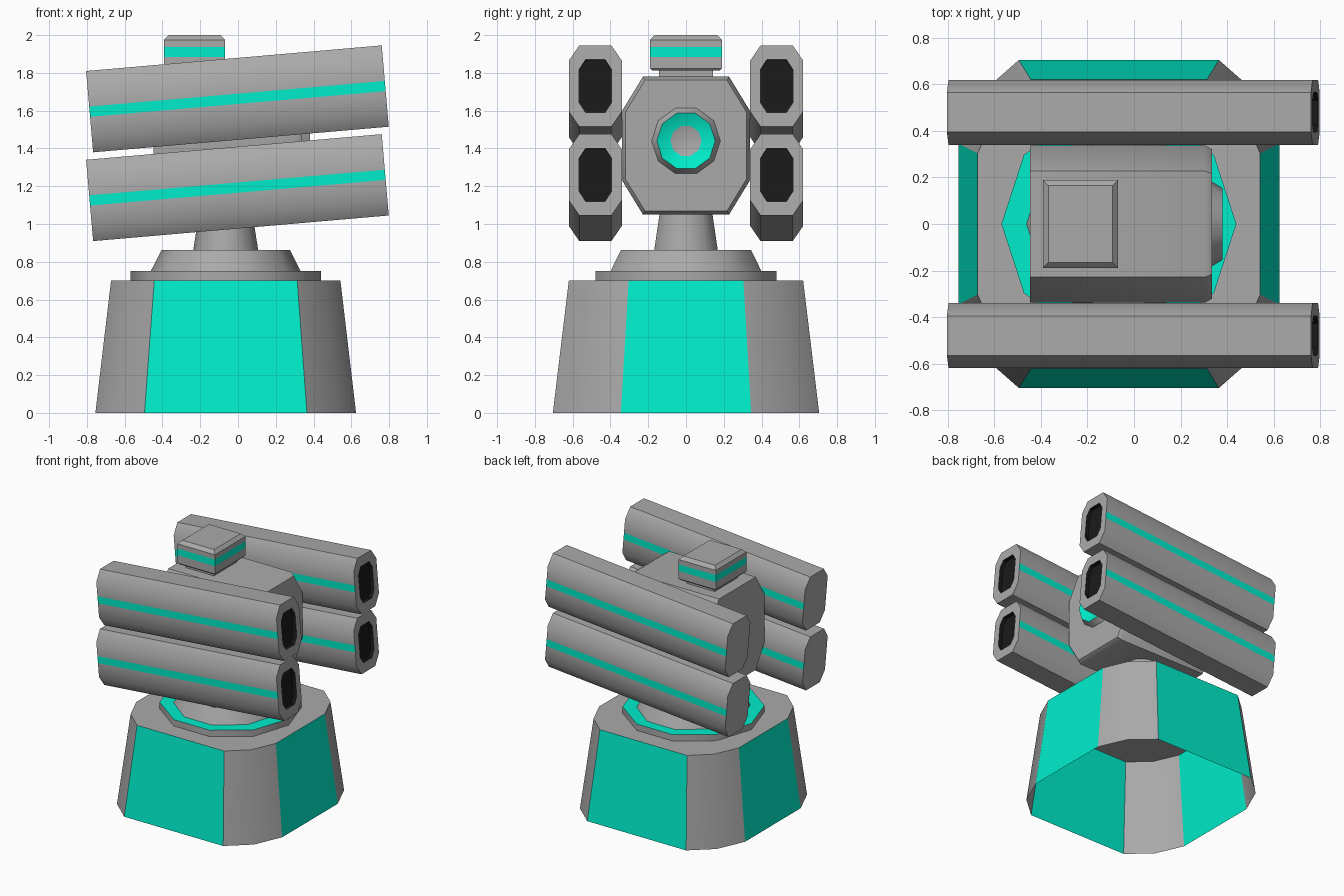
import bpy, bmesh, math
from mathutils import Matrix, Vector

if "Cube" in bpy.data.objects:
    bpy.data.objects.remove(bpy.data.objects["Cube"])


def material(name, rgb):
    m = bpy.data.materials.new(name)
    m.diffuse_color = (*rgb, 1)
    m.use_nodes = True
    m.node_tree.nodes["Principled BSDF"].inputs["Base Color"].default_value = m.diffuse_color
    return m


GREY = material("grey", (0.4, 0.4, 0.4))
TEAL = material("teal", (0.0, 0.85, 0.6))
BLACK = material("black", (0.01, 0.01, 0.01))
CX = -0.065  # centre line of base and turntable


def finish(name, bm, matrix=None):
    me = bpy.data.meshes.new(name)
    bm.to_mesh(me)
    bm.free()
    for m in (GREY, TEAL, BLACK):
        me.materials.append(m)
    ob = bpy.data.objects.new(name, me)
    bpy.context.collection.objects.link(ob)
    if matrix:
        ob.matrix_world = matrix
    return ob


def loft(rings, colour=lambda band, side: 0, start=True, end=True, end_colour=0):
    """Skin a list of equal-length point rings; returns the bmesh."""
    bm = bmesh.new()
    vs = [[bm.verts.new(p) for p in r] for r in rings]
    n = len(vs[0])
    for b in range(len(vs) - 1):
        for i in range(n):
            j = (i + 1) % n
            f = bm.faces.new((vs[b][i], vs[b][j], vs[b + 1][j], vs[b + 1][i]))
            f.material_index = colour(b, i)
    if start:
        bm.faces.new(vs[0][::-1])
    if end:
        bm.faces.new(vs[-1]).material_index = end_colour
    return bm


def poly(n, rx, ry):
    return [(rx * math.cos(i * math.tau / n), ry * math.sin(i * math.tau / n)) for i in range(n)]


def octagon(w, h, cw, ch):
    q = [(w, h - ch), (w - cw, h)]
    top = q + [(-a, b) for a, b in q[::-1]]
    return top + [(-a, -b) for a, b in top]


def flat(pts, z, s=1.0):      # ring lying horizontally
    return [(CX + x * s, y * s, z) for x, y in pts]


def upright(pts, x, z=0.0, s=1.0):  # ring facing +x
    return [(x, y * s, z + h * s) for y, h in pts]


# Base: open-bottomed tapered shell with four raised coloured panels
quarter = [(0.69, 0.345), (0.595, 0.56), (0.43, 0.705)]
half = quarter + [(-x, y) for x, y in quarter[::-1]]
plan = half + [(-x, -y) for x, y in half]
bm = loft([flat(plan, 0), flat(plan, 0.7, 0.88)], start=False)
bm.faces.ensure_lookup_table()
panels = [bm.faces[i] for i in (2, 5, 8, 11)]
bmesh.ops.inset_individual(bm, faces=panels, thickness=0.04, depth=0.022)
for f in panels:
    f.material_index = 1
finish("base", bm)

# Turntable: collar with coloured top, sloped hub and neck
finish("turntable_collar", loft([flat(poly(10, 0.505, 0.505), z) for z in (0.70, 0.75)],
                                end_colour=1))
finish("turntable_hub", loft([flat(poly(10, 0.397, 0.42), 0.75),
                              flat(poly(10, 0.34, 0.362), 0.862)]))
finish("neck", loft([flat(poly(10, 0.172, 0.177), 0.86),
                     flat(poly(10, 0.138, 0.143), 1.08)]))

# Head with bevelled front plate
head = octagon(0.338, 0.365, 0.11, 0.18)
finish("head", loft([upright(head, -0.447, 1.415), upright(head, 0.305, 1.415),
                     upright(head, 0.335, 1.415, 0.95)]))

# Lens: tapered rim, coloured dished ring, grey centre
circle = poly(10, 1, 1)
lens = [(0.33, 0.185), (0.38, 0.155), (0.345, 0.083)]
finish("lens", loft([upright(circle, x, 1.44, r) for x, r in lens],
                    lambda band, side: int(band == 1)))

# Sensor box with coloured band, on a short pedestal
def sensor_ring(half_x, half_y, z):
    return [(-0.23 + a * half_x, b * half_y, z) for a, b in ((1, 1), (-1, 1), (-1, -1), (1, -1))]


sensor = [(0.15, 0.178, 1.812), (0.162, 0.19, 1.824), (0.162, 0.19, 1.885),
          (0.162, 0.19, 1.938), (0.162, 0.19, 1.975), (0.138, 0.165, 2.0)]
finish("sensor_box", loft([sensor_ring(*s) for s in sensor],
                          lambda band, side: int(band == 2)))
finish("sensor_pedestal", loft([sensor_ring(0.12, 0.143, z) for z in (1.76, 1.82)]))

# Four launch tubes: striped on both sides, open dark muzzle, closed rear
side = [(0.14, -0.027), (0.14, 0.027), (0.14, 0.136), (0.085, 0.216)]
upper = side[1:] + [(-y, z) for y, z in side[:0:-1]]
section = upper + [(-y, -z) for y, z in upper]
bore = [(y * 0.61, z * 0.65) for y, z in section]
L = 1.571 / 2
stripe = (5, 11)


def tube_colour(band, side):
    if band == 2:
        return 2
    return int(band == 0 and side in stripe)


for sy, y in (("left", 0.48), ("right", -0.48)):
    for level, z in (("upper", 1.6625), ("lower", 1.1925)):
        m = Matrix.Translation((-0.003, y, z)) @ Matrix.Rotation(math.radians(-4.95), 4, 'Y')
        rings = [upright(section, -L), upright(section, L), upright(bore, L),
                 upright(bore, L - 0.03)]
        finish(f"{level}_{sy}_tube", loft(rings, tube_colour, end_colour=2), m)

# Smooth shading with crisp edges
bpy.ops.object.select_all(action='SELECT')
bpy.context.view_layer.objects.active = bpy.data.objects["base"]
bpy.ops.object.shade_smooth_by_angle(angle=math.radians(40))
